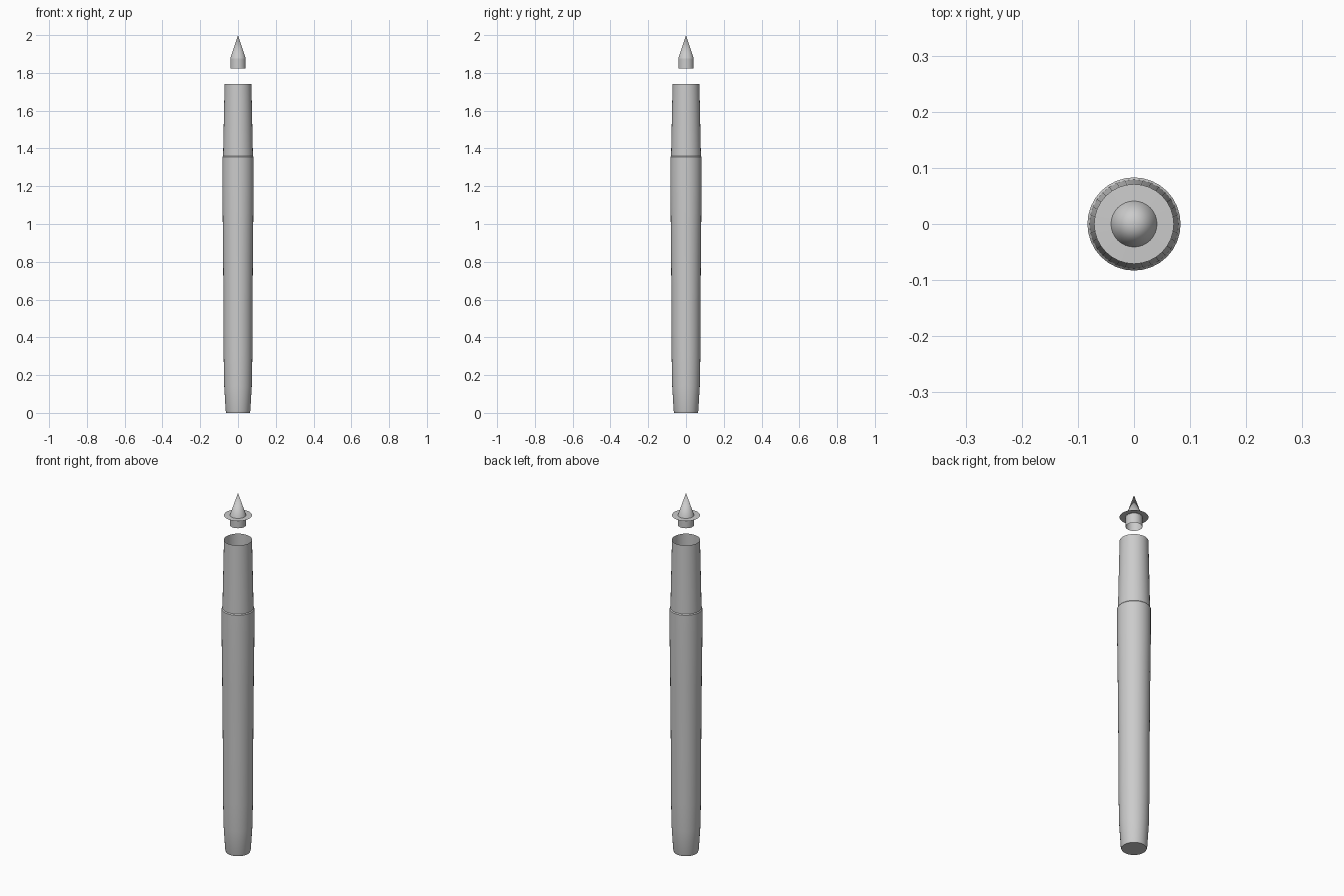
import bpy
import math

cube = bpy.data.objects.get("Cube")
if cube:
    bpy.data.objects.remove(cube)

SIDES = 32

grey = bpy.data.materials.new("plain grey")
grey.use_nodes = True
colour = (0.6, 0.6, 0.6, 1)
grey.diffuse_color = colour
grey.node_tree.nodes["Principled BSDF"].inputs["Base Color"].default_value = colour


def lathe(name, profile, cap_start=False):
    """Turn a (radius, height) profile around z; a zero radius makes a point."""
    verts, faces, rings = [], [], []
    for r, z in profile:
        count = SIDES if r > 0 else 1
        rings.append(range(len(verts), len(verts) + count))
        for i in range(count):
            a = math.tau * i / SIDES
            verts.append((r * math.cos(a), r * math.sin(a), z))
    for low, high in zip(rings, rings[1:]):
        for i in range(SIDES):
            j = (i + 1) % SIDES
            if len(high) == 1:
                faces.append((low[i], low[j], high[0]))
            else:
                faces.append((low[i], low[j], high[j], high[i]))
    if cap_start:
        faces.append(tuple(reversed(rings[0])))
    mesh = bpy.data.meshes.new(name)
    mesh.from_pydata(verts, [], faces)
    mesh.materials.append(grey)
    obj = bpy.data.objects.new(name, mesh)
    bpy.context.collection.objects.link(obj)
    bpy.ops.object.select_all(action="DESELECT")
    obj.select_set(True)
    bpy.context.view_layer.objects.active = obj
    bpy.ops.object.shade_smooth_by_angle(angle=math.radians(30))
    return obj


# Long barrel, closed at the foot, with a small step at its upper rim
lathe("barrel", [(0.062, 0), (0.065, 0.01), (0.073, 0.14), (0.076, 0.3),
                 (0.077, 0.6), (0.08, 0.95), (0.083, 1.2), (0.083, 1.355),
                 (0.079, 1.36)], cap_start=True)

# Tapered grip, open at the top
lathe("grip", [(0.079, 1.36), (0.071, 1.74)])

# Separate nib: hollow plug, thin flange and pointed cone
lathe("nib_plug", [(0.041, 1.822), (0.041, 1.876)])
lathe("nib_flange", [(0.071, 1.876), (0.041, 1.877)])
lathe("nib_cone", [(0.041, 1.877), (0, 2.0)])
